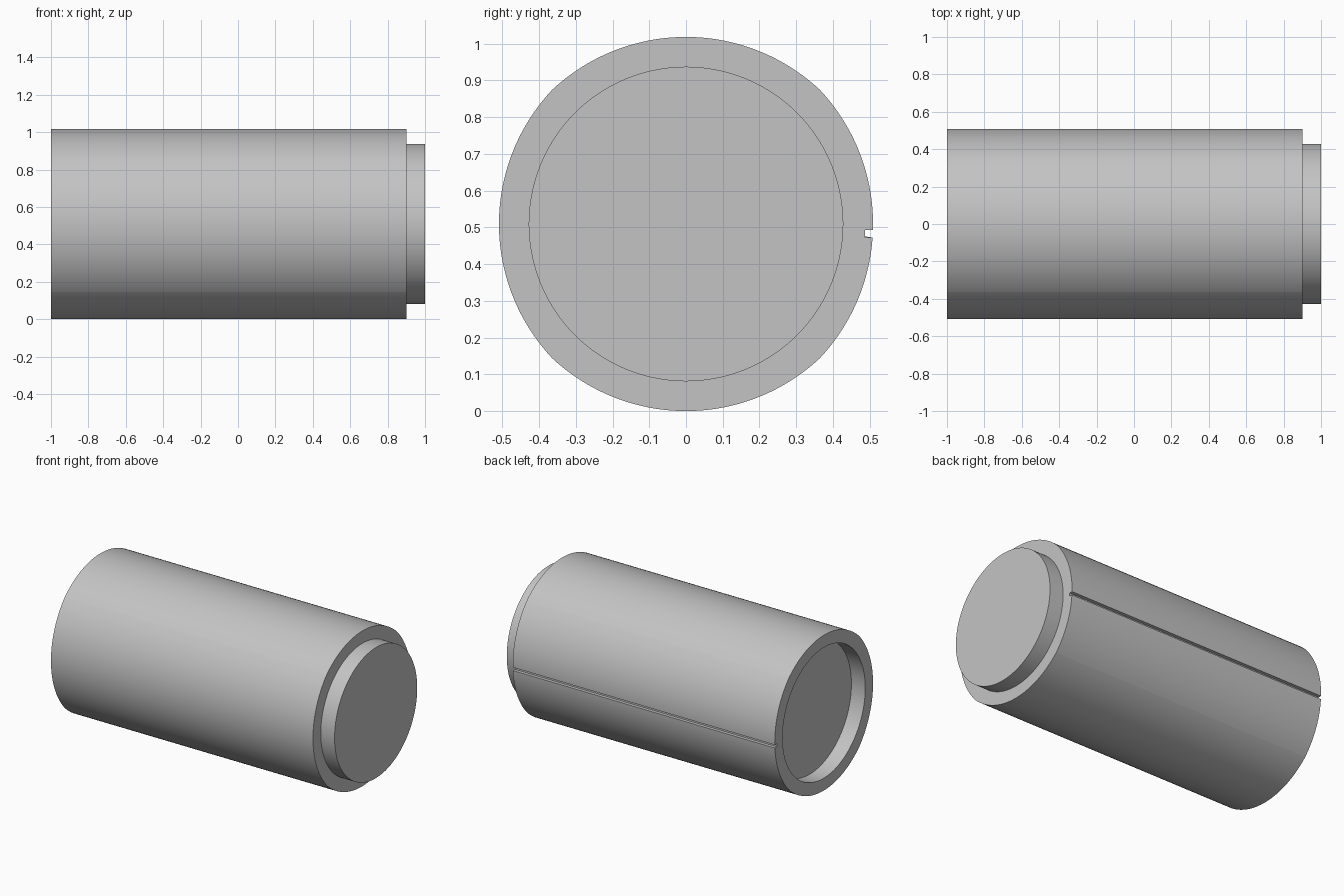
import bpy, bmesh
from math import sin, cos, asin, pi, radians

cube = bpy.data.objects.get("Cube")
if cube:
    bpy.data.objects.remove(cube)

LEFT, SHOULDER, RIGHT = -1.0, 0.9, 1.0
RECESS_FLOOR = -0.9
AXIS_Z = 0.509
RADIUS, ARC_RADIUS = 0.509, 0.533    # four slightly flattened arcs
PLUG_RADIUS = 0.428
SLOT_LOW, SLOT_HIGH, SLOT_FLOOR = -0.037, -0.016, 0.487
STEPS = 64


def outer_section():
    """Four-arc outline around the axis, with a narrow slot on the back."""
    offset = ARC_RADIUS - RADIUS
    half = pi / 4 - asin(offset * sin(pi / 4) / ARC_RADIUS)
    points = []
    for quarter in range(4):
        c, s = cos(quarter * pi / 2), sin(quarter * pi / 2)
        for i in range(STEPS):
            a = half * (2 * i / STEPS - 1)
            u, v = ARC_RADIUS * cos(a) - offset, ARC_RADIUS * sin(a)
            points.append((u * c - v * s, u * s + v * c))

    def edge(v):
        return (ARC_RADIUS ** 2 - v * v) ** 0.5 - offset

    slot = [(edge(SLOT_LOW), SLOT_LOW), (SLOT_FLOOR, SLOT_LOW),
            (SLOT_FLOOR, SLOT_HIGH), (edge(SLOT_HIGH), SLOT_HIGH)]
    before = [p for p in points[:STEPS] if p[1] < SLOT_LOW - 0.001]
    after = [p for p in points[:STEPS] if p[1] > SLOT_HIGH + 0.001]
    return before + slot + after + points[STEPS:]


outer = outer_section()
count = len(outer)
inner = [(PLUG_RADIUS * cos(2 * pi * i / count - pi / 4),
          PLUG_RADIUS * sin(2 * pi * i / count - pi / 4)) for i in range(count)]

# Body: rings from the recess floor, around the outside, to the plug face
bm = bmesh.new()
stations = [(RECESS_FLOOR, inner), (LEFT, inner), (LEFT, outer),
            (SHOULDER, outer), (SHOULDER, inner), (RIGHT, inner)]
rings = [[bm.verts.new((x, y, z + AXIS_Z)) for y, z in section]
         for x, section in stations]
for a, b in zip(rings, rings[1:]):
    for i in range(count):
        j = (i + 1) % count
        bm.faces.new((a[i], a[j], b[j], b[i]))
bm.faces.new(rings[0])
bm.faces.new(rings[-1])
bmesh.ops.recalc_face_normals(bm, faces=bm.faces)

mesh = bpy.data.meshes.new("slotted_cylinder")
bm.to_mesh(mesh)
bm.free()
body = bpy.data.objects.new("slotted_cylinder", mesh)
bpy.context.collection.objects.link(body)

# Plain grey finish
grey = bpy.data.materials.new("light_grey")
grey.use_nodes = True
colour = (0.55, 0.55, 0.55, 1)
grey.diffuse_color = colour
grey.node_tree.nodes["Principled BSDF"].inputs["Base Color"].default_value = colour
mesh.materials.append(grey)

# Smooth sides, crisp rims and arc joins
bpy.ops.object.select_all(action='DESELECT')
body.select_set(True)
bpy.context.view_layer.objects.active = body
bpy.ops.object.shade_smooth_by_angle(angle=radians(3))
